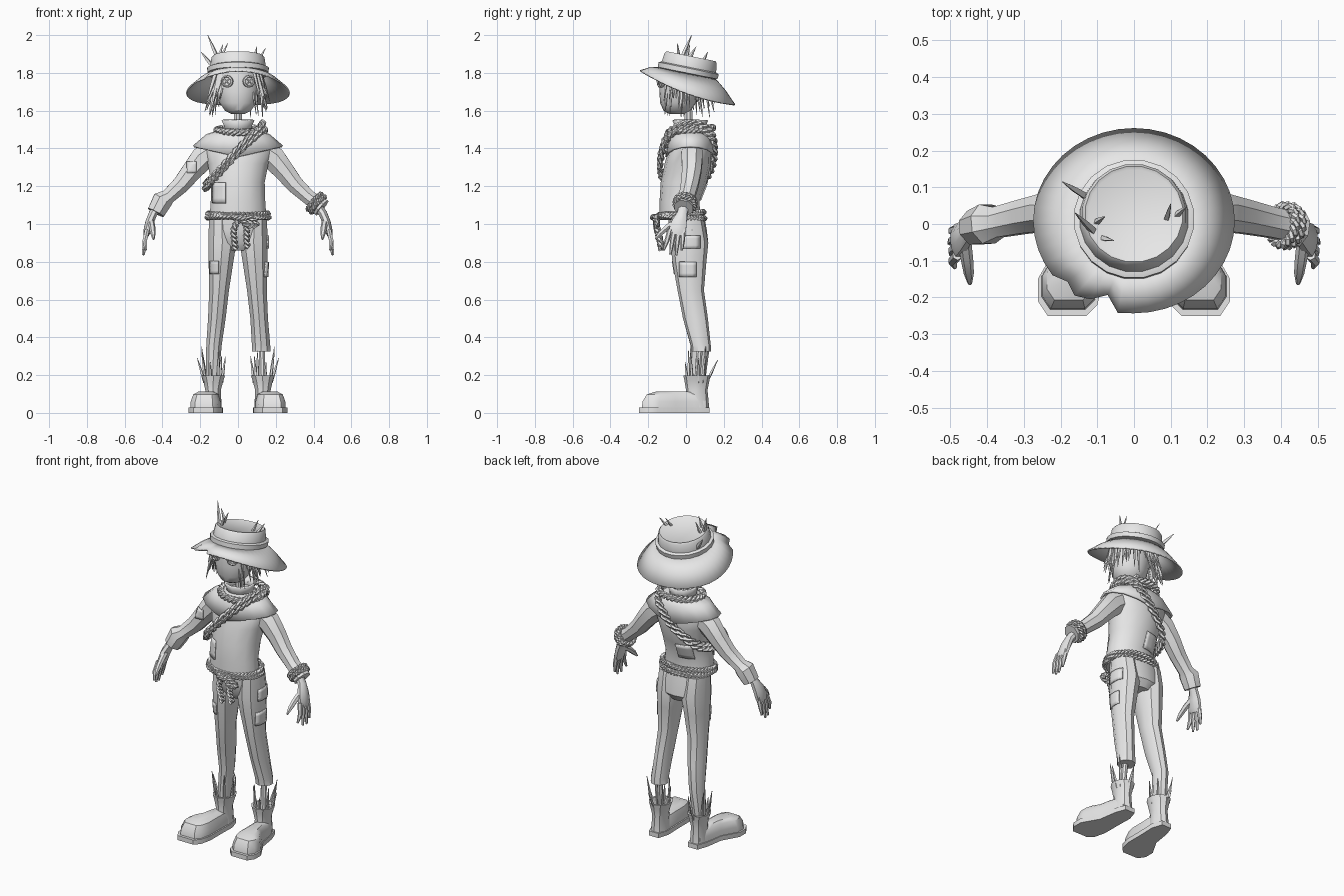
import bpy, bmesh, math, random
from math import sin, cos, pi, radians
from mathutils import Vector as V, Matrix
from mathutils.bvhtree import BVHTree

if "Cube" in bpy.data.objects:
    bpy.data.objects.remove(bpy.data.objects["Cube"])

random.seed(4)
mat = bpy.data.materials.new("plain light grey")
mat.diffuse_color = (0.8, 0.8, 0.8, 1)
mat.use_nodes = True
mat.node_tree.nodes["Principled BSDF"].inputs["Base Color"].default_value = mat.diffuse_color


def finish(bm, name, solid=0, angle=35):
    bmesh.ops.recalc_face_normals(bm, faces=bm.faces)
    me = bpy.data.meshes.new(name)
    bm.to_mesh(me)
    bm.free()
    ob = bpy.data.objects.new(name, me)
    bpy.context.collection.objects.link(ob)
    me.materials.append(mat)
    if solid:
        m = ob.modifiers.new("thickness", 'SOLIDIFY')
        m.thickness, m.offset = solid, 0
    bpy.ops.object.select_all(action='DESELECT')
    ob.select_set(True)
    bpy.context.view_layer.objects.active = ob
    bpy.ops.object.shade_smooth_by_angle(angle=radians(angle))
    return ob


def skin(bm, rings, closed=False, caps=True):
    vs = [[bm.verts.new(p) for p in r] for r in rings]
    n = len(vs[0])
    for a, b in zip(vs, vs[1:] + (vs[:1] if closed else [])):
        for i in range(n):
            bm.faces.new((a[i], a[(i + 1) % n], b[(i + 1) % n], b[i]))
    if caps and not closed:
        bm.faces.new(vs[0])
        bm.faces.new(vs[-1])


def loft(name, secs, n=12, caps=True, solid=0, sx=1, tilt=None):
    # horizontal elliptical sections: x, y, z, rx, ry
    bm = bmesh.new()
    skin(bm, [[V((sx * (x + rx * cos(2 * pi * (i + .5) / n)), y + ry * sin(2 * pi * (i + .5) / n), z))
               for i in range(n)] for x, y, z, rx, ry in secs], caps=caps)
    if tilt:
        bmesh.ops.transform(bm, matrix=tilt, verts=bm.verts)
    return finish(bm, name, solid)


def frames(pts, closed, ref):
    out, k = [], len(pts)
    for i in range(k):
        a = pts[i - 1] if closed or i else pts[0]
        b = pts[(i + 1) % k] if closed or i < k - 1 else pts[-1]
        t = (b - a).normalized()
        u = t.cross(V(ref)).normalized()
        out.append((u, u.cross(t)))
    return out


def tube(bm, pts, radii, n=6, closed=False, ref=(0, 1, 0)):
    pts = [V(p) for p in pts]
    rings = []
    for p, r, (u, v) in zip(pts, radii, frames(pts, closed, ref)):
        ra, rb = r if isinstance(r, tuple) else (r, r)
        rings.append([p + u * ra * cos(2 * pi * (j + .5) / n) + v * rb * sin(2 * pi * (j + .5) / n) for j in range(n)])
    skin(bm, rings, closed)


def rope(bm, pts, r, turns, closed=True, ref=(0, 0, 1), steps=8):
    # smooth the path, then wind two strands around it
    pts = [V(p) for p in pts]
    k, path = len(pts), []
    for i in range(k if closed else k - 1):
        g = [pts[j % k] if closed else pts[max(0, min(k - 1, j))] for j in range(i - 1, i + 3)]
        for s in range(steps):
            t = s / steps
            path.append(.5 * (2 * g[1] + (g[2] - g[0]) * t + (2 * g[0] - 5 * g[1] + 4 * g[2] - g[3]) * t * t
                              + (3 * g[1] - g[0] - 3 * g[2] + g[3]) * t ** 3))
    fr, m = frames(path, closed, ref), len(path)
    for s in (0, pi):
        line = [p + r * (u * cos(s + 2 * pi * turns * i / m) + v * sin(s + 2 * pi * turns * i / m))
                for i, (p, (u, v)) in enumerate(zip(path, fr))]
        tube(bm, line, [r] * m, 5, closed, ref)


def oval(cx, cy, cz, rx, ry, dz=0, n=12):
    return [(cx + rx * cos(2 * pi * i / n), cy + ry * sin(2 * pi * i / n), cz + dz * sin(2 * pi * i / n)) for i in range(n)]


def spikes(name, items):
    bm = bmesh.new()
    for a, b, r in items:
        a, b = V(a), V(b)
        tube(bm, [a, a.lerp(b, .5), b], [r, r * .8, .0015], 4, ref=(.3, .9, .1))
    finish(bm, name)


def patch(name, target, centre, d, w, h):
    me = target.data
    tree = BVHTree.FromPolygons([v.co for v in me.vertices], [p.vertices[:] for p in me.polygons])
    c, d = V(centre), V(d)
    side = d.cross((0, 0, 1))
    bm = bmesh.new()
    bmesh.ops.create_grid(bm, x_segments=4, y_segments=4, size=.5)
    for v in bm.verts:
        p = c + side * v.co.x * w + V((0, 0, v.co.y * h))
        hit = tree.ray_cast(p - d * .5, d)[0] or tree.find_nearest(p)[0]
        v.co = hit - d * .004
    finish(bm, name, .008)


# Shirt and shoulder cape
shirt = loft("shirt", [(0, -.03, 1.02, .155, .11), (0, -.035, 1.12, .148, .105), (0, -.012, 1.22, .145, .122),
                       (0, .01, 1.32, .165, .123), (0, .022, 1.4, .19, .112), (0, .025, 1.46, .14, .095), (0, .025, 1.5, .07, .07)], 14)
bm = bmesh.new()
skin(bm, [[V((rx * cos(a), .023 + ry * sin(a), z + dz * abs(cos(a)))) for a in [2 * pi * i / 16 for i in range(16)]]
          for rx, ry, z, dz in [(.08, .075, 1.5, 0), (.165, .108, 1.455, .015), (.235, .128, 1.355, .055)]], caps=False)
finish(bm, "shoulder_cape", .012)
loft("collar", [(0, .025, 1.48, .068, .07), (0, .025, 1.515, .07, .075), (0, .022, 1.55, .087, .09)], 10, False, .01)
loft("neck_post", [(0, .015, 1.45, .024, .024), (0, .012, 1.63, .022, .022)], 8)

# Trousers: whole left leg, torn right leg with a post below
hip = loft("trouser_seat", [(0, .0, 1.05, .145, .095), (0, .01, .97, .16, .1), (0, .02, .9, .15, .098), (0, .02, .86, .08, .07)], 14)
leg = [(.085, .01, 1.02, .072, .085), (.083, .018, .9, .078, .1), (.09, .018, .8, .069, .09), (.1, .025, .65, .055, .07),
       (.112, .05, .5, .049, .066), (.122, .078, .36, .051, .053)]
legs = {1: loft("right_trouser_leg", leg + [(.123, .08, .325, .052, .052)], 10),
        -1: loft("left_trouser_leg", leg[:-1] + [(.127, .075, .36, .043, .052), (.137, .06, .17, .036, .042)], 10, sx=-1)}
loft("leg_post", [(.125, .075, .36, .017, .017), (.132, .055, .12, .017, .017)], 8)

# Boots
sole = [(.1, .125), (.165, .125), (.188, .06), (.205, -.05), (.262, -.15), (.262, -.21), (.235, -.25), (.13, -.25),
        (.1, -.22), (.083, -.15), (.083, -.05), (.08, .06)]
for sx, side in ((1, "right"), (-1, "left")):
    def outline(s, z):
        return [V((sx * (.165 + (x - .165) * s), -.085 + (y + .085) * s, z)) for x, y in sole]
    bm = bmesh.new()
    skin(bm, [outline(1, 0), outline(1, .028)])
    finish(bm, side + "_boot_sole")
    bm = bmesh.new()
    skin(bm, [outline(.9, .026), outline(.88, .06), outline(.74, .098), outline(.45, .113)])
    finish(bm, side + "_boot_foot")
    loft(side + "_boot_shaft", [(.132, .055, .027, .048, .068), (.132, .057, .12, .043, .057), (.131, .058, .17, .056, .066),
                                (.131, .058, .198, .066, .072), (.131, .058, .198, .055, .06), (.131, .058, .14, .035, .045)], 10, sx=sx)
    spikes(side + "_boot_straw", [((sx * (.131 + .045 * cos(a)), .058 + .05 * sin(a), .16),
           (sx * (.131 + q * cos(a)), .058 + q * 1.1 * sin(a), z), .009)
        for a, q, z in [(.1, .085, .29), (.6, .075, .35), (1.5, .1, .28), (2.4, .06, .3), (3.2, .065, .3), (4.1, .05, .33),
                        (5, .06, .27), (5.8, .07, .33)]])

# Arms and hands
sleeves = {}
for sx, side in ((1, "right"), (-1, "left")):
    m = lambda *p: V((sx * p[0], p[1], p[2]))
    bm = bmesh.new()
    pts = [(.11, .03, 1.4), (.19, .032, 1.345), (.245, .03, 1.28), (.3, .02, 1.21), (.37, .005, 1.145)]
    rad = [(.065, .06), (.07, .06), (.058, .055), (.05, .05), (.042, .045)]
    if sx > 0:
        pts += [(.415, -.005, 1.11), (.445, -.012, 1.085)]
        rad += [.044, .054]
    else:
        pts += [(.4, 0, 1.125), (.435, -.01, 1.06)]
        rad += [.058, .05]
    tube(bm, [m(*p) for p in pts], rad, 8)
    sleeves[sx] = finish(bm, side + "_sleeve")
    bm = bmesh.new()
    tube(bm, [m(.41, -.005, 1.11), m(.45, -.02, 1.055), m(.468, -.035, 1.01), m(.48, -.045, .965), m(.486, -.05, .94)],
         [(.026, .03), (.024, .028), (.024, .043), (.022, .048), (.014, .042)], 8)
    for y0, y1, x1, z1 in [(-.085, -.118, .488, .862), (-.062, -.083, .498, .838), (-.038, -.052, .503, .835), (-.015, -.022, .5, .86)]:
        tube(bm, [m(.481, y0, .97), m(.494, (y0 + y1) / 2, .91), m(x1, y1, z1)], [.014, .013, .006], 6)
    tube(bm, [m(.462, -.04, 1.02), m(.455, -.095, .985), m(.45, -.135, .95), m(.447, -.162, .92)], [.018, .017, .014, .006], 6, ref=(1, 0, 0))
    finish(bm, side + "_hand")

# Head, button eyes, mouth seam
head = loft("head", [(0, -.05, 1.583, .035, .04), (0, -.047, 1.6, .07, .072), (0, -.042, 1.64, .098, .095), (0, -.036, 1.7, .113, .105),
                     (0, -.034, 1.77, .115, .108), (0, -.03, 1.84, .1, .1)], 18)
for sx, side in ((1, "right"), (-1, "left")):
    bm = bmesh.new()
    skin(bm, [[V((r * cos(2 * pi * i / 12), y, r * sin(2 * pi * i / 12))) for i in range(12)]
              for r, y in [(.032, .012), (.033, -.006), (.026, -.01), (.022, -.003)]])
    for k in (1, -1):
        tube(bm, [(-.017, -.008, -.017 * k), (.017, -.008, .017 * k)], [.004] * 2, 4)
    bmesh.ops.transform(bm, verts=bm.verts, matrix=Matrix.Translation((sx * .058, -.136, 1.755)) @ Matrix.Rotation(sx * .4, 4, 'Z'))
    finish(bm, side + "_button_eye")

# Straw hair
hair = []
for i in range(64):
    a = radians(-48 + 276 * i / 63) + random.uniform(-.06, .06)
    s, q = random.uniform(.1, .125), random.uniform(.13, .18)
    z = random.uniform(1.56, 1.68)
    hair.append(((s * cos(a), -.015 + s * sin(a), 1.8), (q * cos(a), -.005 + (q - .01) * sin(a), z), random.uniform(.008, .014)))
spikes("straw_hair", hair)

# Hat: tilted crown and band, drooping torn brim
tilt = Matrix.Translation((0, .008, 1.795)) @ Matrix.Rotation(radians(-11.5), 4, 'X')
loft("hat_crown", [(0, 0, z, r, r) for z, r in [(-.01, .148), (.03, .15), (.085, .142), (.095, .134), (.09, .125)]], 20, tilt=tilt)
loft("hat_band", [(0, 0, z, r, r) for z, r in [(.002, .15), (.004, .163), (.03, .165), (.036, .15)]], 20, tilt=tilt)
bm = bmesh.new()
rings = [[], [], []]
for i in range(40):
    a = 2 * pi * i / 40
    c, s = cos(a), sin(a)
    k = {27: .95, 28: .84, 29: 1.01, 26: 1.0, 25: .93}.get(i, 1)
    p0 = V((.145 * c, .008 + .145 * s, 1.798 - .03 * s))
    p1 = V((.272 * c * k, .008 + .25 * s * k, 1.69 - .09 * s + .03 * s * s))
    for ring, p in zip(rings, (p0, p0.lerp(p1, .5) + V((0, 0, .008)), p1)):
        ring.append(p)
skin(bm, rings, caps=False)
finish(bm, "hat_brim", .008)
spikes("hat_straw", [((-.1, -.03, 1.86), (-.16, .03, 2), .012), ((-.13, .075, 1.83), (-.195, .115, 1.91), .012),
                     ((-.1, -.035, 1.86), (-.055, -.045, 1.955), .01), ((-.11, 0, 1.86), (-.08, .02, 1.95), .01),
                     ((.1, .01, 1.85), (.145, .05, 1.93), .01), ((.085, 0, 1.86), (.1, .055, 1.94), .01)])

# Ropes: belt with knot, neck coil, shoulder sash, wrist wrap
bm = bmesh.new()
rope(bm, oval(0, -.025, 1.035, .162, .122, -.005), .009, 22)
rope(bm, oval(0, -.025, 1.055, .158, .118, .008), .009, 22)
rope(bm, oval(.01, -.16, 1.035, .03, .014, 0, 8), .009, 4)
rope(bm, [(.01, -.155, 1.03), (-.02, -.155, .98), (-.02, -.14, .92), (-.012, -.13, .86)], .01, 4, False, (0, 1, 0))
rope(bm, [(.015, -.155, 1.03), (.045, -.155, .99), (.045, -.14, .93), (.05, -.13, .87)], .01, 4, False, (0, 1, 0))
rope(bm, [(.02, -.16, 1.04), (.07, -.165, 1.03), (.1, -.155, 1.0), (.06, -.16, .99), (.02, -.155, 1.02)], .008, 4, False, (0, 1, 0))
finish(bm, "rope_belt")
bm = bmesh.new()
rope(bm, oval(.015, .025, 1.497, .125, .115, .012), .011, 14)
sash = [(.135, .03, 1.51), (.105, -.075, 1.475), (0, -.125, 1.375), (-.1, -.135, 1.265), (-.162, -.08, 1.2), (-.17, 0, 1.19),
        (-.125, .1, 1.23), (0, .15, 1.34), (.1, .135, 1.46)]
for o in (0, .026):
    rope(bm, [(x * (1 - o), y, z + o) for x, y, z in sash], .01, 16)
finish(bm, "rope_sash")
bm = bmesh.new()
axis = V((.7, -.12, -.6)).normalized()
u = axis.cross((0, 1, 0)).normalized()
w = u.cross(axis)
for k in (-.012, .01):
    rope(bm, [V((.415, -.005, 1.11)) + axis * k + .052 * (u * cos(pi * i / 5) + w * sin(pi * i / 5)) for i in range(10)],
         .008, 9, ref=axis, steps=5)
finish(bm, "wrist_rope")

# Sewn patches
patch("shirt_front_patch", shirt, (-.1, 0, 1.165), (0, 1, 0), .07, .11)
patch("shirt_back_patch", shirt, (-.05, 0, 1.17), (0, -1, 0), .09, .09)
patch("left_leg_patch", legs[-1], (-.125, 0, .77), (0, 1, 0), .045, .07)
patch("right_leg_pocket", legs[1], (.1, .025, .905), (-1, 0, 0), .1, .07)
patch("right_leg_patch", legs[1], (.1, .01, .76), (-1, 0, 0), .09, .08)
patch("left_sleeve_patch", sleeves[-1], (-.245, 0, 1.3), (0, 1, 0), .05, .06)
